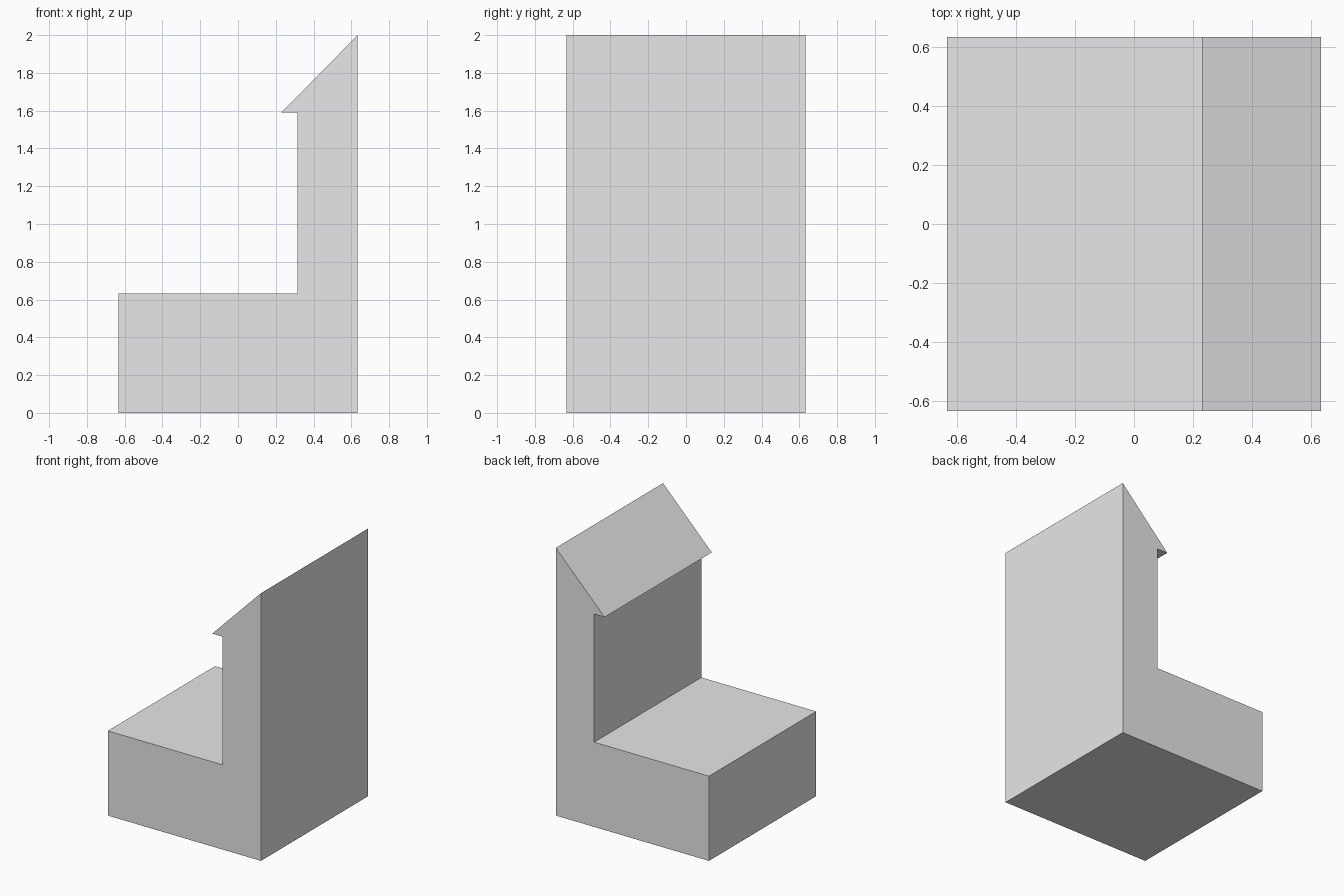
import bpy
import bmesh
from mathutils import Vector

cube = bpy.data.objects.get("Cube")
if cube:
    bpy.data.objects.remove(cube, do_unlink=True)

# Plain grey material
grey = bpy.data.materials.new("light_grey")
grey.use_nodes = True
colour = (0.8, 0.8, 0.8, 1)
grey.diffuse_color = colour
grey.node_tree.nodes["Principled BSDF"].inputs["Base Color"].default_value = colour

HALF = 0.633        # half width and half depth
SEAT_TOP = 0.633    # height of the low block
WALL_X = 0.316      # inner side of the upright
EAVE_X, EAVE_Z = 0.23, 1.59
PEAK_Z = 2.0

# Side profile: low block, upright, overhanging sloped cap
profile = [
    (-HALF, 0), (HALF, 0), (HALF, PEAK_Z), (EAVE_X, EAVE_Z),
    (WALL_X, EAVE_Z), (WALL_X, SEAT_TOP), (-HALF, SEAT_TOP),
]

# Extrude the profile from front to back
bm = bmesh.new()
front = bm.faces.new([bm.verts.new((x, -HALF, z)) for x, z in profile])
result = bmesh.ops.extrude_face_region(bm, geom=[front], use_keep_orig=True)
back_verts = [g for g in result["geom"] if isinstance(g, bmesh.types.BMVert)]
bmesh.ops.translate(bm, verts=back_verts, vec=Vector((0, 2 * HALF, 0)))
bmesh.ops.recalc_face_normals(bm, faces=bm.faces)

mesh = bpy.data.meshes.new("block_with_hooked_back")
bm.to_mesh(mesh)
bm.free()
mesh.materials.append(grey)
body = bpy.data.objects.new("block_with_hooked_back", mesh)
bpy.context.collection.objects.link(body)
